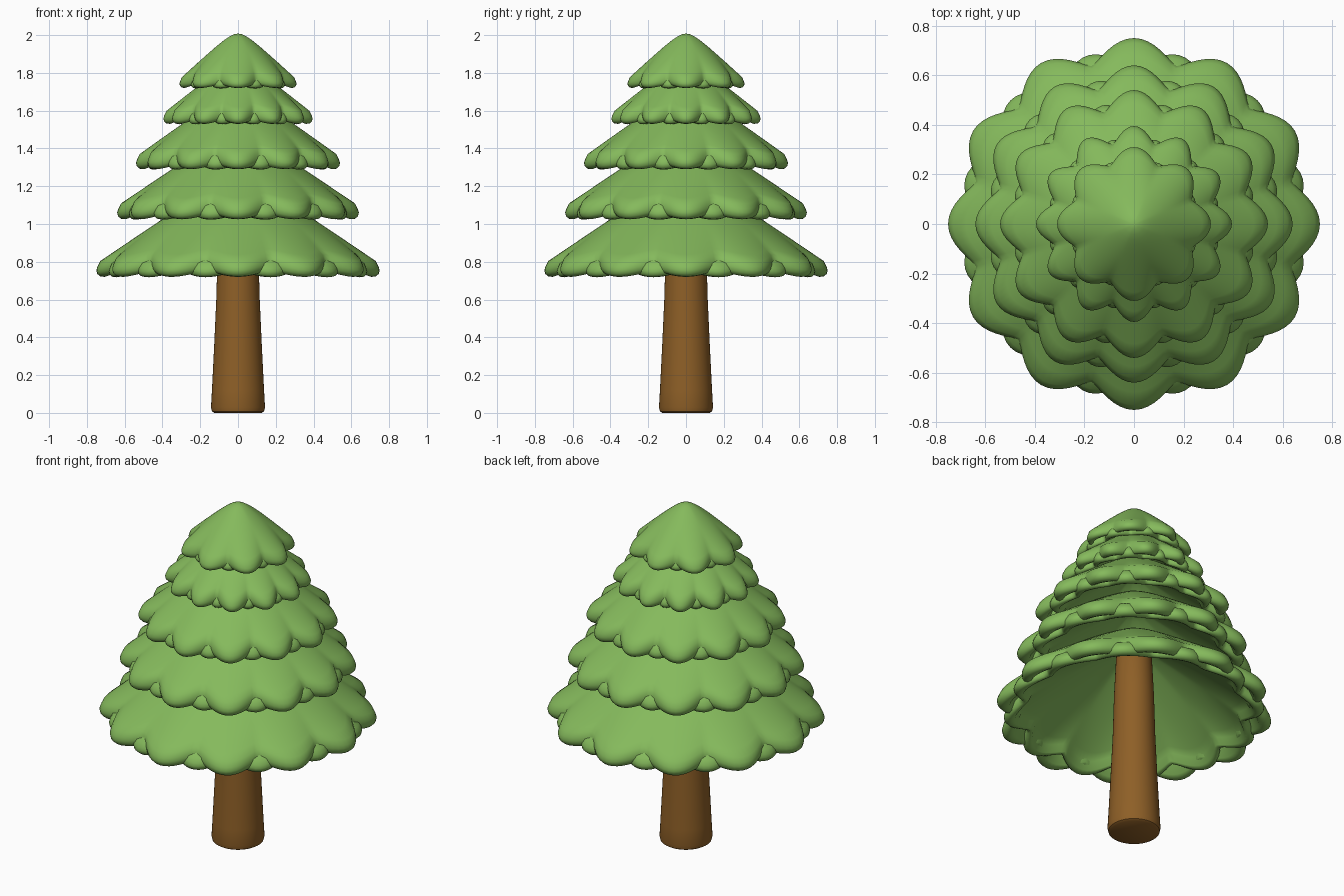
import bpy
import bmesh
from math import sin, cos, pi, sqrt

cube = bpy.data.objects.get("Cube")
if cube:
    bpy.data.objects.remove(cube)


def make_material(name, color):
    mat = bpy.data.materials.new(name)
    mat.use_nodes = True
    mat.diffuse_color = color
    mat.node_tree.nodes["Principled BSDF"].inputs["Base Color"].default_value = color
    return mat


green = make_material("leaf green", (0.235, 0.49, 0.107, 1))
brown = make_material("bark brown", (0.27, 0.115, 0.02, 1))


def revolve(name, profile, segments, material, warp=None, angle=pi):
    """Spin an (r, z) profile whose end points sit on the axis; warp bends each point."""
    bm = bmesh.new()
    rings = []
    for r, z in profile:
        if r == 0:
            rings.append([bm.verts.new((0, 0, z))] * segments)
            continue
        ring = []
        for i in range(segments):
            a = 2 * pi * i / segments
            rr, zz = warp(r, z, a) if warp else (r, z)
            ring.append(bm.verts.new((rr * cos(a), rr * sin(a), zz)))
        rings.append(ring)
    for upper, lower in zip(rings, rings[1:]):
        for i in range(segments):
            j = (i + 1) % segments
            corners = [upper[i], lower[i], lower[j], upper[j]]
            bm.faces.new(list(dict.fromkeys(corners)))
    bmesh.ops.recalc_face_normals(bm, faces=bm.faces)
    mesh = bpy.data.meshes.new(name)
    bm.to_mesh(mesh)
    bm.free()
    mesh.materials.append(material)
    obj = bpy.data.objects.new(name, mesh)
    bpy.context.collection.objects.link(obj)
    bpy.ops.object.select_all(action='DESELECT')
    obj.select_set(True)
    bpy.context.view_layer.objects.active = obj
    bpy.ops.object.shade_smooth_by_angle(angle=angle)
    return obj


def skirt(name, radius, bottom, slope, lip, lobes, turn, depth):
    """A hollow cone of foliage with a thick, rounded, scalloped rim."""
    rim = bottom + 0.07 * lip
    blunt = 0.05

    def height(r):
        return rim + sqrt((slope * radius) ** 2 + blunt ** 2) - sqrt((slope * r) ** 2 + blunt ** 2)

    steps = 14
    edge = radius - 0.02 * lip
    outer = [(edge * i / steps, height(edge * i / steps)) for i in range(steps + 1)]
    # rounded lip that turns under the rim
    lip_shape = [(-0.006, 0.055), (0, 0.036), (-0.005, 0.016), (-0.02, 0.003),
                 (-0.045, 0), (-0.07, 0.012)]
    curl = [(radius + x * lip, bottom + z * lip) for x, z in lip_shape]
    inside = radius - 0.1 * lip
    inner = [(inside * i / steps, height(inside * i / steps) - 0.075 * lip)
             for i in range(steps, -1, -1)]

    def warp(r, z, a):
        lobe = (0.5 + 0.5 * cos(lobes * a + turn)) ** 0.65
        pinch = (r / radius) ** 2 * (1 - lobe) * depth
        return r * (1 - pinch / radius), z + 0.42 * pinch

    revolve(name, outer + curl + inner, lobes * 14, green, warp)


# Foliage tiers: radius, bottom height, slope, lip size, lobe count
tiers = [
    (0.75, 0.72, 0.68, 1.0, 12),
    (0.64, 1.025, 0.68, 1.0, 12),
    (0.54, 1.29, 0.72, 0.95, 12),
    (0.395, 1.53, 0.80, 0.8, 12),
    (0.31, 1.72, 0.93, 0.65, 8),
]
for number, (radius, bottom, slope, lip, lobes) in enumerate(tiers, 1):
    depth = 0.035 + 0.07 * radius
    skirt(f"foliage_tier_{number}", radius, bottom, slope, lip, lobes, 0, depth)
    # lower layer whose lobes fill the gaps of the upper one
    skirt(f"foliage_underlayer_{number}", radius - 0.045, bottom - 0.002,
          slope, lip * 0.85, lobes, pi, depth)

# Trunk, flared at the foot and reaching up into the lowest tier
trunk_profile = [(0, 0), (0.125, 0), (0.138, 0.008), (0.143, 0.03), (0.138, 0.12),
                 (0.126, 0.36), (0.115, 0.6), (0.108, 0.85), (0.095, 1.12),
                 (0.06, 1.18), (0, 1.19)]
revolve("trunk", trunk_profile, 48, brown, angle=pi / 4)
